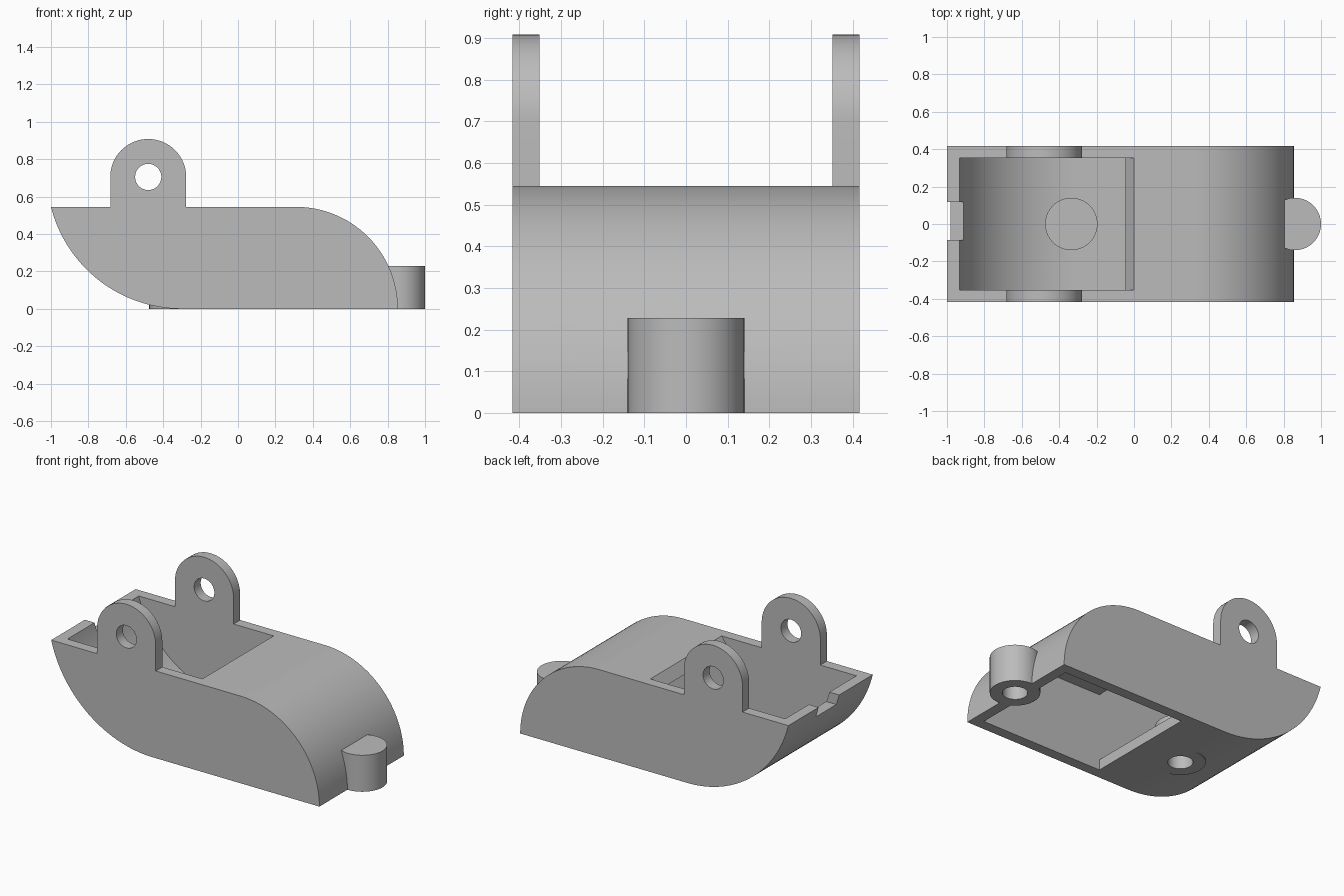
import bpy, bmesh, math
from mathutils import Matrix

cube = bpy.data.objects.get("Cube")
if cube:
    bpy.data.objects.remove(cube, do_unlink=True)

grey = bpy.data.materials.new("plain grey")
grey.use_nodes = True
COLOUR = (0.5, 0.5, 0.5, 1)
grey.diffuse_color = COLOUR
grey.node_tree.nodes["Principled BSDF"].inputs["Base Color"].default_value = COLOUR

HALF_W, DECK, WALL = 0.417, 0.545, 0.065
BOW = (-0.3, 0.722)      # centre of the curved underside
NOSE = (0.31, 0.0)       # centre of the rounded end
LUG = (-0.48, 0.705)     # centre of the lug eye


def arc(centre, r, a0, a1, n=32):
    steps = [math.radians(a0 + (a1 - a0) * i / n) for i in range(n + 1)]
    return [(centre[0] + r * math.cos(a), centre[1] + r * math.sin(a)) for a in steps]


def to_object(name, bm):
    bmesh.ops.recalc_face_normals(bm, faces=bm.faces)
    mesh = bpy.data.meshes.new(name)
    bm.to_mesh(mesh)
    bm.free()
    mesh.materials.append(grey)
    ob = bpy.data.objects.new(name, mesh)
    bpy.context.collection.objects.link(ob)
    return ob


def prism(name, points, y0, y1):
    """Extrude an x-z outline along y."""
    bm = bmesh.new()
    face = bm.faces.new([bm.verts.new((x, y0, z)) for x, z in points])
    ext = bmesh.ops.extrude_face_region(bm, geom=[face])["geom"]
    bmesh.ops.translate(bm, vec=(0, y1 - y0, 0),
                        verts=[v for v in ext if isinstance(v, bmesh.types.BMVert)])
    return to_object(name, bm)


def cylinder(name, x, z0, z1, r):
    bm = bmesh.new()
    bmesh.ops.create_cone(bm, cap_ends=True, segments=64, radius1=r, radius2=r,
                          depth=z1 - z0, matrix=Matrix.Translation((x, 0, (z0 + z1) / 2)))
    return to_object(name, bm)


def combine(target, tool, operation):
    """Apply a boolean and remove the helper."""
    tool.hide_render = True
    mod = target.modifiers.new("cut", "BOOLEAN")
    mod.operation, mod.solver, mod.object = operation, "EXACT", tool
    graph = bpy.context.evaluated_depsgraph_get()
    mesh = bpy.data.meshes.new_from_object(target.evaluated_get(graph))
    target.modifiers.clear()
    target.data = mesh
    bpy.data.objects.remove(tool, do_unlink=True)


# Outer hull with the lug outline standing on its deck
start = math.degrees(math.asin((DECK - BOW[1]) / 0.722))
hull = arc(BOW, 0.722, 180 - start, 270)
hull += arc(NOSE, DECK, 0, 90)
hull += [(LUG[0] + 0.203, DECK)] + arc(LUG, 0.203, 0, 180) + [(LUG[0] - 0.203, DECK)]
body = prism("hull_with_lugs", hull, -HALF_W, HALF_W)

# Hollow: open above at one end, open below at the other
inner = BOW[1] - WALL
start = math.degrees(math.asin((DECK - BOW[1]) / inner))
hollow = arc(BOW, inner, 180 - start, 270)
hollow += [(-0.045, WALL), (-0.045, -0.1), (NOSE[0] + DECK - WALL, -0.1)]
hollow += arc(NOSE, DECK - WALL, 0, 90)
hollow += [(-0.045, DECK - WALL), (0, DECK), (0, 1), (hollow[0][0], 1)]
combine(body, prism("hollow_cutter", hollow, WALL - HALF_W, HALF_W - WALL), "DIFFERENCE")

# Eye holes through both lugs
combine(body, prism("eye_cutter", arc(LUG, 0.07, 0, 354, 59), -0.6, 0.6), "DIFFERENCE")

# Notch in the end rim
notch = [(-1.1, 0.48), (-0.85, 0.48), (-0.85, 0.6), (-1.1, 0.6)]
combine(body, prism("notch_cutter", notch, -0.085, 0.118), "DIFFERENCE")

# Coupling posts with blind sockets underneath
for x in (-0.335, 0.86):
    combine(body, cylinder("post", x, 0, 0.228, 0.14), "UNION")
    combine(body, cylinder("socket_cutter", x, -0.1, 0.165, 0.07), "DIFFERENCE")

# Smooth curves, sharp edges
bpy.ops.object.select_all(action="DESELECT")
body.select_set(True)
bpy.context.view_layer.objects.active = body
bpy.ops.object.shade_smooth_by_angle(angle=math.radians(30))
